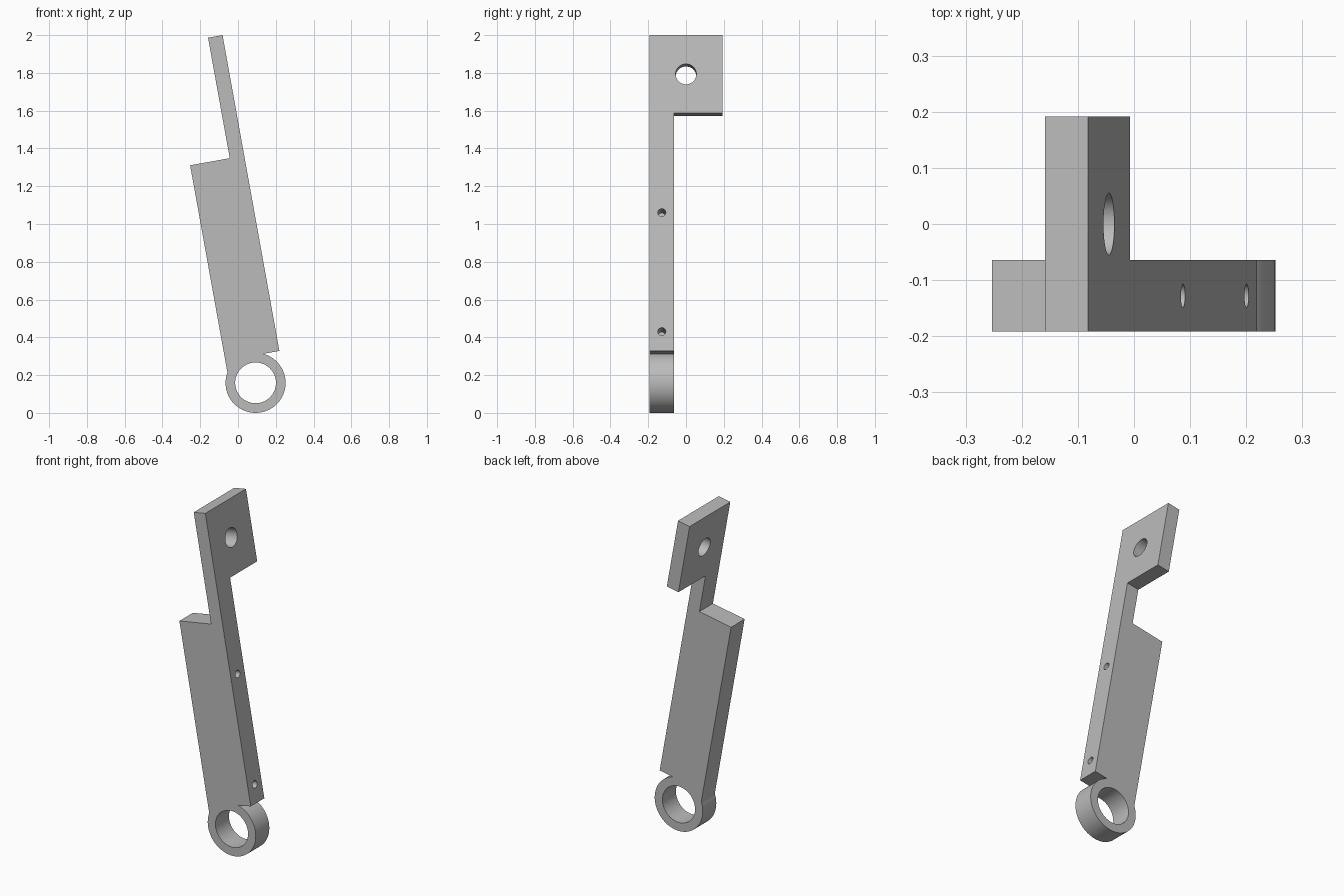
import bpy, bmesh, math
from mathutils import Matrix, Vector

if "Cube" in bpy.data.objects:
    bpy.data.objects.remove(bpy.data.objects["Cube"], do_unlink=True)

# Dimensions in the bracket's own upright frame, with the ring centre as origin
TILT = math.radians(10.2)
RING_R, BORE_R = 0.159, 0.108
LEFT, STEP, RIGHT = -0.137, 0.076, 0.154
FOOT, SHOULDER, PLATE_LOW, TOP = 0.144, 1.195, 1.423, 1.843
FRONT, INNER, BACK = -0.192, -0.064, 0.192
MID = (FRONT + INNER) / 2

grey = bpy.data.materials.new("plain grey")
grey.use_nodes = True
colour = (0.5, 0.5, 0.5, 1)
grey.diffuse_color = colour
grey.node_tree.nodes["Principled BSDF"].inputs["Base Color"].default_value = colour

# Side outline: ring arc, foot, long straight edge, narrow neck, shoulder
start = math.pi - math.asin(math.sqrt(RING_R**2 - LEFT**2) / RING_R)
end = 2 * math.pi + math.asin(FOOT / RING_R)
steps = 56
outline = []
for i in range(steps + 1):
    a = start + (end - start) * i / steps
    outline.append((RING_R * math.cos(a), RING_R * math.sin(a)))
outline += [(RIGHT, FOOT), (RIGHT, PLATE_LOW), (RIGHT, TOP), (STEP, TOP),
            (STEP, PLATE_LOW), (STEP, SHOULDER), (LEFT, SHOULDER)]

# Extrude the arm to its thickness
bm = bmesh.new()
face = bm.faces.new([bm.verts.new((x, FRONT, z)) for x, z in outline])
res = bmesh.ops.extrude_face_region(bm, geom=[face])
back = [g for g in res["geom"] if isinstance(g, bmesh.types.BMVert)]
bmesh.ops.translate(bm, verts=back, vec=(0, INNER - FRONT, 0))

# Split off the upper end of the back face and pull it out as the mounting plate
ends = [v for v in back if abs(v.co.z - PLATE_LOW) < 1e-4]
bmesh.ops.connect_verts(bm, verts=ends)
patch = [f for f in bm.faces if all(abs(v.co.y - INNER) < 1e-4
         and v.co.z > PLATE_LOW - 1e-4 for v in f.verts)]
res = bmesh.ops.extrude_face_region(bm, geom=patch)
bmesh.ops.delete(bm, geom=[f for f in patch if f.is_valid], context="FACES")
wing = [g for g in res["geom"] if isinstance(g, bmesh.types.BMVert)]
bmesh.ops.translate(bm, verts=wing, vec=(0, BACK - INNER, 0))
bmesh.ops.dissolve_limit(bm, angle_limit=0.01, verts=bm.verts[:], edges=bm.edges[:])
bmesh.ops.recalc_face_normals(bm, faces=bm.faces[:])

mesh = bpy.data.meshes.new("bracket_arm")
bm.to_mesh(mesh)
bm.free()
mesh.materials.append(grey)
arm = bpy.data.objects.new("bracket_arm", mesh)
bpy.context.collection.objects.link(arm)
bpy.context.view_layer.objects.active = arm
arm.select_set(True)


def drill(name, centre, radius, depth, axis):
    """Cut a round hole of the given length, centred on a point."""
    cb = bmesh.new()
    turn = Vector((0, 0, 1)).rotation_difference(Vector(axis)).to_matrix().to_4x4()
    bmesh.ops.create_cone(cb, cap_ends=True, segments=48, radius1=radius,
                          radius2=radius, depth=depth,
                          matrix=Matrix.Translation(centre) @ turn)
    cm = bpy.data.meshes.new(name)
    cb.to_mesh(cm)
    cb.free()
    cm.materials.append(grey)
    cutter = bpy.data.objects.new(name, cm)
    bpy.context.collection.objects.link(cutter)
    cutter.hide_render = True
    mod = arm.modifiers.new(name, "BOOLEAN")
    mod.operation, mod.solver, mod.object = "DIFFERENCE", "EXACT", cutter
    bpy.ops.object.modifier_apply(modifier=name)
    bpy.data.objects.remove(cutter, do_unlink=True)


# Ring bore, plate hole and two blind screw holes in the long edge
drill("ring_bore", (0, MID, 0), BORE_R, 0.5, (0, 1, 0))
drill("plate_hole", ((STEP + RIGHT) / 2, 0, (PLATE_LOW + TOP) / 2), 0.055, 0.3, (1, 0, 0))
for height in (0.248, 0.888):
    drill("screw_hole", (RIGHT, MID, height), 0.021, 0.26, (1, 0, 0))

# Lean the finished bracket and stand it on the ground
arm.data.transform(Matrix.Translation((0.093, 0, RING_R)) @ Matrix.Rotation(-TILT, 4, "Y"))
bpy.ops.object.shade_smooth_by_angle(angle=math.radians(30))
